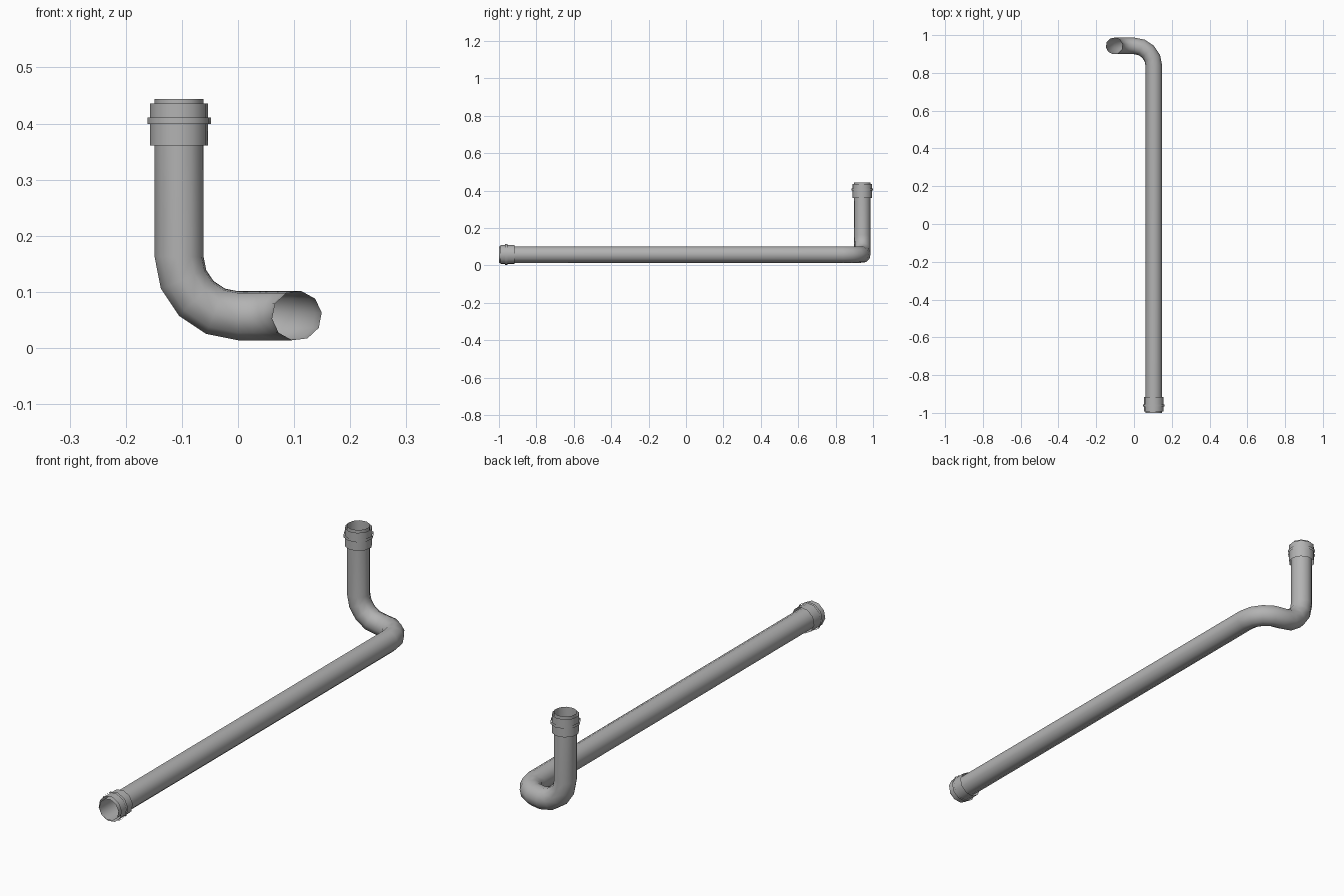
import bpy, bmesh, math
from mathutils import Vector

cube = bpy.data.objects.get("Cube")
if cube:
    bpy.data.objects.remove(cube, do_unlink=True)

SIDES = 10
TWIST = math.radians(7)
PIPE_R, COLLAR_R, RING_R = 0.0445, 0.0525, 0.0575
X, Y, Z = 0.105, 0.943, 0.0575      # pipe axis offsets
BEND, TOP = 0.105, 0.444            # bend radius, top of upright

grey = bpy.data.materials.new("pipe grey")
grey.use_nodes = True
COLOUR = (0.45, 0.45, 0.45, 1)
grey.diffuse_color = COLOUR
grey.node_tree.nodes["Principled BSDF"].inputs["Base Color"].default_value = COLOUR


def tube(name, sections, radius):
    """Open tube through sections of (centre, side axis, up axis)."""
    bm = bmesh.new()
    rings = []
    for c, u, v in sections:
        angles = [TWIST + math.tau * i / SIDES for i in range(SIDES)]
        rings.append([bm.verts.new(c + radius * (u * math.cos(a) + v * math.sin(a)))
                      for a in angles])
    for a, b in zip(rings, rings[1:]):
        for i in range(SIDES):
            j = (i + 1) % SIDES
            bm.faces.new((a[j], a[i], b[i], b[j]))
    bmesh.ops.recalc_face_normals(bm, faces=bm.faces)
    # make the surface face outward
    f = bm.faces[0]
    if f.normal.dot(f.calc_center_median() - sections[0][0]) < 0:
        bmesh.ops.reverse_faces(bm, faces=bm.faces)
    mesh = bpy.data.meshes.new(name)
    bm.to_mesh(mesh)
    bm.free()
    mesh.materials.append(grey)
    mesh.shade_smooth()
    ob = bpy.data.objects.new(name, mesh)
    bpy.context.collection.objects.link(ob)
    return ob


ex, ey, ez = Vector((1, 0, 0)), Vector((0, 1, 0)), Vector((0, 0, 1))
STEPS = 4

# Long run, flat bend, rising bend and upright as one pipe
path = [(Vector((X, -1, Z)), ex, ez)]
for i in range(STEPS + 1):
    t = math.pi / 2 * i / STEPS
    out = ex * math.cos(t) + ey * math.sin(t)
    path.append((Vector((X - BEND, Y - BEND, Z)) + BEND * out, out, ez))
for i in range(STEPS + 1):
    t = math.pi / 2 * i / STEPS
    inward = ez * math.cos(t) + ex * math.sin(t)
    if i:
        path.append((Vector((0, Y, Z + BEND)) - BEND * inward, ey, inward))
path.append((Vector((-X, Y, TOP)), ey, ex))
tube("pipe", path, PIPE_R)

# Collar sleeve and raised ring at each open end
ends = {"front": (Vector((X, -1, Z)), ey, ex, ez),
        "upright": (Vector((-X, Y, TOP)), -ez, ey, ex)}
for end, (tip, inward, u, v) in ends.items():
    for part, near, far, r in (("collar", 0.008, 0.083, COLLAR_R),
                               ("ring", 0.033, 0.045, RING_R)):
        tube(f"{end}_{part}", [(tip + inward * d, u, v) for d in (near, far)], r)
